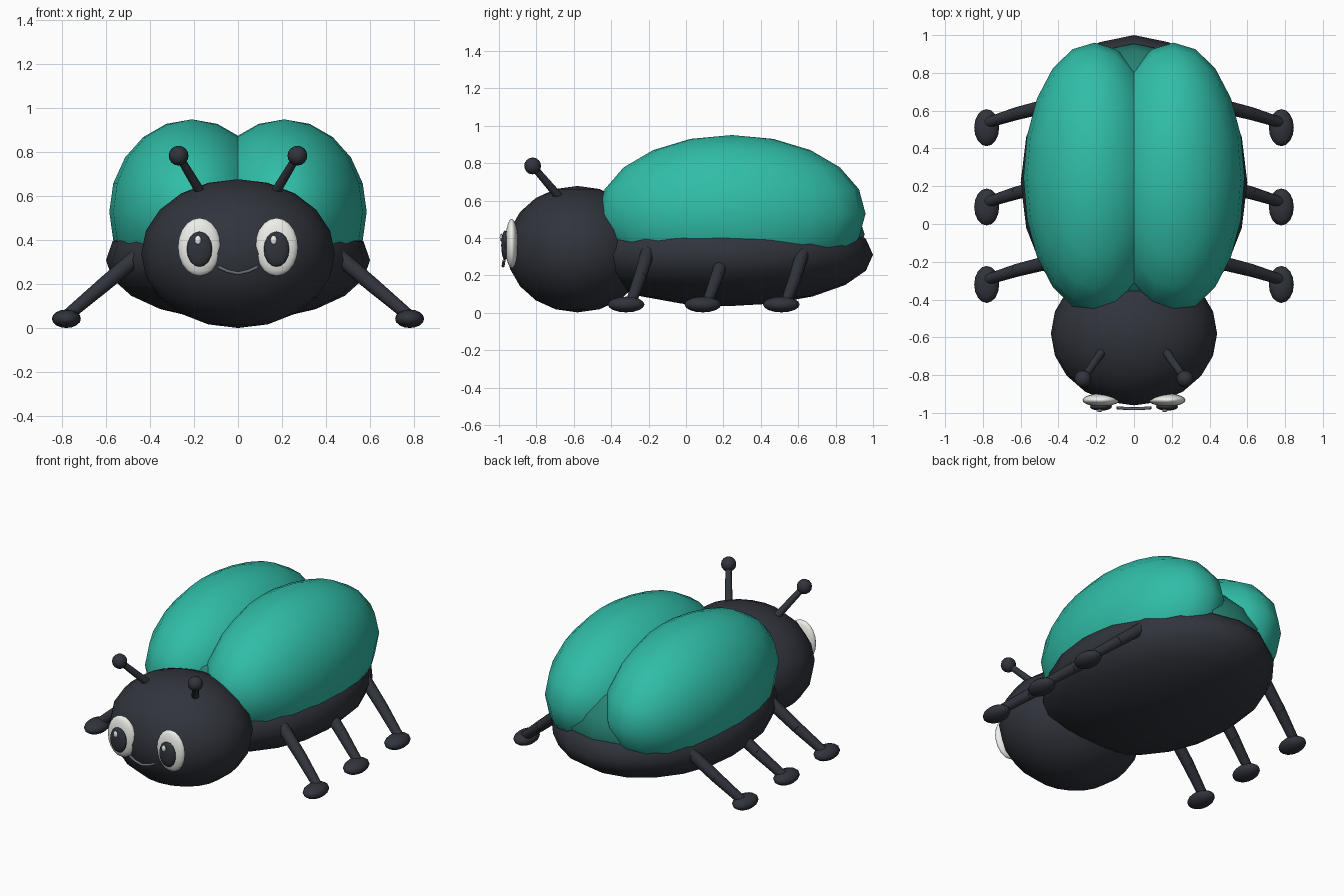
import bpy
from mathutils import Vector

if "Cube" in bpy.data.objects:
    bpy.data.objects.remove(bpy.data.objects["Cube"])


def material(name, rgb):
    m = bpy.data.materials.new(name)
    m.diffuse_color = (*rgb, 1)
    m.use_nodes = True
    m.node_tree.nodes["Principled BSDF"].inputs["Base Color"].default_value = m.diffuse_color
    return m


BLACK = material("charcoal", (0.03, 0.034, 0.044))
TEAL = material("teal", (0.03, 0.51, 0.39))
DARK_TEAL = material("dark_teal", (0.02, 0.22, 0.17))
WHITE = material("off_white", (0.85, 0.85, 0.82))
GREY = material("smile_grey", (0.13, 0.15, 0.18))


def finish(name, mat):
    o = bpy.context.object
    o.name = name
    o.data.materials.append(mat)
    bpy.ops.object.shade_smooth_by_angle(angle=1.0)
    return o


def ellipsoid(name, loc, radii, mat, seg=20, rings=10):
    bpy.ops.mesh.primitive_uv_sphere_add(segments=seg, ring_count=rings, radius=1, location=loc)
    bpy.context.object.scale = radii
    bpy.ops.object.transform_apply(location=False, rotation=False, scale=True)
    return finish(name, mat)


def rod(name, a, b, r1, r2, mat, sides=12):
    a, b = Vector(a), Vector(b)
    d = b - a
    bpy.ops.mesh.primitive_cone_add(vertices=sides, radius1=r1, radius2=r2, depth=d.length,
                                    location=(a + b) / 2,
                                    rotation=d.to_track_quat('Z', 'Y').to_euler())
    return finish(name, mat)


# Body, head and the darker back under the wing cases
ellipsoid("body", (0, 0.22, 0.31), (0.6, 0.78, 0.275), BLACK)
ellipsoid("head", (0, -0.58, 0.34), (0.44, 0.38, 0.338), BLACK)
ellipsoid("back", (0, 0.24, 0.42), (0.55, 0.715, 0.354), DARK_TEAL)

for side, s in (("right", 1), ("left", -1)):
    # Wing case
    ellipsoid(f"{side}_wing_case", (s * 0.21, 0.245, 0.53), (0.375, 0.715, 0.42), TEAL)

    # Legs with feet
    for pos, y in (("front", -0.32), ("middle", 0.09), ("rear", 0.51)):
        hip = (s * 0.46, y + 0.115, 0.325)
        knee = (s * 0.62, y + 0.075, 0.19)
        ankle = (s * 0.78, y + 0.025, 0.055)
        rod(f"{side}_{pos}_upper_leg", hip, knee, 0.037, 0.034, BLACK)
        rod(f"{side}_{pos}_lower_leg", knee, ankle, 0.034, 0.028, BLACK)
        ellipsoid(f"{side}_{pos}_foot", (s * 0.78, y, 0.044), (0.066, 0.098, 0.042), BLACK, 16, 8)

    # Antenna
    tip = (s * 0.27, -0.82, 0.785)
    rod(f"{side}_antenna", (s * 0.165, -0.67, 0.61), tip, 0.023, 0.018, BLACK)
    ellipsoid(f"{side}_antenna_ball", tip, (0.045,) * 3, BLACK, 16, 8)

    # Eye
    ellipsoid(f"{side}_eye", (s * 0.175, -0.932, 0.37), (0.098, 0.034, 0.132), WHITE)
    ellipsoid(f"{side}_pupil", (s * 0.175, -0.968, 0.36), (0.058, 0.02, 0.08), BLACK, 16, 8)
    ellipsoid(f"{side}_eye_glint", (s * 0.172 - 0.01, -0.988, 0.402), (0.015, 0.008, 0.021), WHITE, 12, 6)

# Smile
path = [(-0.09, -0.973, 0.28), (-0.05, -0.976, 0.261), (0, -0.978, 0.25),
        (0.05, -0.976, 0.261), (0.09, -0.973, 0.28)]
curve = bpy.data.curves.new("smile", 'CURVE')
curve.dimensions = '3D'
curve.bevel_depth = 0.008
curve.bevel_resolution = 2
curve.use_fill_caps = True
spline = curve.splines.new('POLY')
spline.points.add(len(path) - 1)
for p, co in zip(spline.points, path):
    p.co = (*co, 1)
curve.materials.append(GREY)
bpy.context.collection.objects.link(bpy.data.objects.new("smile", curve))
